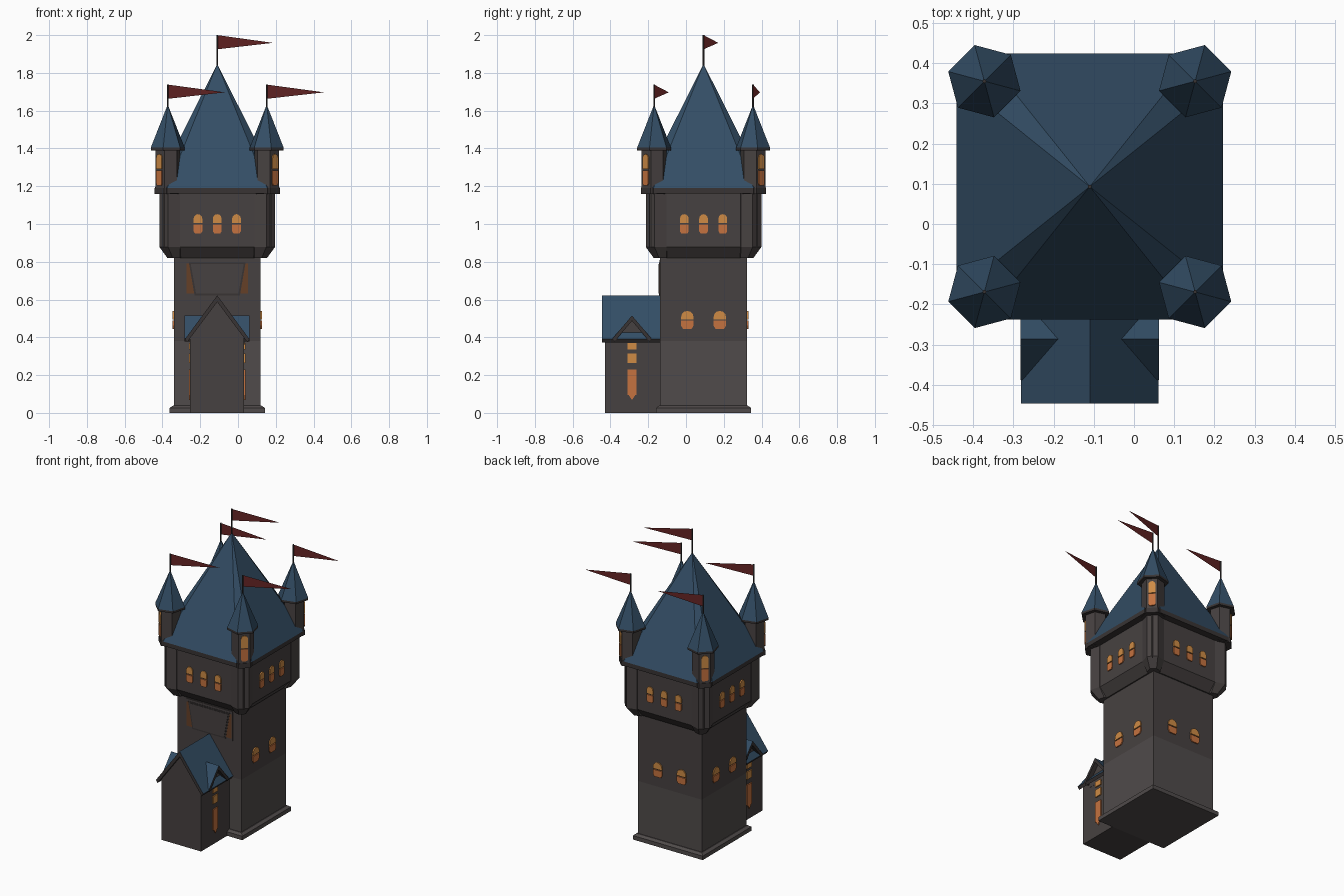
import bpy, bmesh, math
from mathutils import Vector

if "Cube" in bpy.data.objects:
    bpy.data.objects.remove(bpy.data.objects["Cube"])

CX, CY = -0.11, 0.093          # tower axis
PY = -0.286                    # dormer ridge line on the gatehouse


def material(name, r, g, b):
    m = bpy.data.materials.new(name)
    m.diffuse_color = (r, g, b, 1)
    m.use_nodes = True
    m.node_tree.nodes["Principled BSDF"].inputs["Base Color"].default_value = m.diffuse_color
    return m


STONE = material("dark stone", 0.062, 0.053, 0.052)
BASE = material("pale stone", 0.080, 0.070, 0.069)
TRIM = material("shadow trim", 0.040, 0.034, 0.034)
ROOF = material("slate blue", 0.033, 0.075, 0.130)
AMBER = material("window amber", 0.62, 0.26, 0.06)
EMBER = material("window ember", 0.56, 0.17, 0.05)
FLAG = material("flag red", 0.13, 0.018, 0.018)


def loft(name, rings, mat, top=None):
    """Skin closed rings of points; a one-point ring makes an apex.
    With top given, upward faces take that second material."""
    bm = bmesh.new()
    vs = [[bm.verts.new(p) for p in r] for r in rings]
    for a, b in zip(vs, vs[1:]):
        n = len(a)
        for i in range(n):
            j = (i + 1) % n
            if len(b) == 1:
                bm.faces.new((a[i], a[j], b[0]))
            else:
                bm.faces.new((a[i], a[j], b[j], b[i]))
    for cap in (vs[0], vs[-1]):
        if len(cap) > 2:
            bm.faces.new(cap)
    bmesh.ops.recalc_face_normals(bm, faces=bm.faces)
    if top:
        for f in bm.faces:
            f.material_index = int(f.normal.z > 0.3)
    me = bpy.data.meshes.new(name)
    bm.to_mesh(me)
    bm.free()
    me.materials.append(mat)
    if top:
        me.materials.append(top)
    ob = bpy.data.objects.new(name, me)
    bpy.context.collection.objects.link(ob)
    return ob


def square(h, z):
    return [(CX + h * a, CY + h * b, z) for a, b in ((-1, -1), (1, -1), (1, 1), (-1, 1))]


def octagon(h, c, z):
    """Square of half size h with corners cut at c."""
    pts = ((c, -h), (h, -c), (h, c), (c, h), (-c, h), (-h, c), (-h, -c), (-c, -h))
    return [(CX + x, CY + y, z) for x, y in pts]


def ngon(cx, cy, r, z, n, rot):
    return [(cx + r * math.cos(rot + math.tau * i / n),
             cy + r * math.sin(rot + math.tau * i / n), z) for i in range(n)]


def plate(name, pts, ang, dist, mat, cx=CX, cy=CY, t=0.007):
    """Thin plate of (u, z) points on a wall facing angle ang, dist from (cx, cy)."""
    n = Vector((math.cos(ang), math.sin(ang), 0))
    u = Vector((-n.y, n.x, 0))
    o = Vector((cx, cy, 0))
    ring = lambda d: [o + n * d + u * p[0] + Vector((0, 0, p[1])) for p in pts]
    return loft(name, [ring(dist - 0.002), ring(dist + t)], mat)


def arched_window(name, u, w, z0, z1, ang, dist, cx=CX, cy=CY):
    """Lower ember pane and upper amber arched pane."""
    h = w / 2
    zm = z0 + (z1 - z0) * 0.5
    plate(name + "_lower", [(u - h * 0.7, z0), (u + h * 0.7, z0), (u + h, z0 + h * 0.5),
                            (u + h, zm - 0.003), (u - h, zm - 0.003), (u - h, z0 + h * 0.5)],
          ang, dist, EMBER, cx, cy)
    zs = z1 - h
    arch = [(u + h * math.cos(math.pi * i / 6), zs + h * math.sin(math.pi * i / 6)) for i in range(7)]
    plate(name + "_upper", [(u - h, zm + 0.003), (u + h, zm + 0.003)] + arch, ang, dist, AMBER, cx, cy)


def pennant(name, x, y, z0, z1, dx, dy):
    loft(name + "_pole", [ngon(x, y, 0.005, z0, 6, 0), ngon(x, y, 0.005, z1, 6, 0)], TRIM)
    me = bpy.data.meshes.new(name)
    me.from_pydata([(x, y, z1), (x, y, z1 - 0.075), (x + dx, y + dy, z1 - 0.041)], [], [(0, 1, 2)])
    me.materials.append(FLAG)
    bpy.context.collection.objects.link(bpy.data.objects.new(name, me))


# Tower shaft and plinth
loft("plinth", [square(0.252, 0), square(0.252, 0.026), square(0.235, 0.038)], BASE)
loft("lower_shaft", [square(0.23, 0.01), square(0.23, 0.38)], BASE)
loft("upper_shaft", [square(0.23, 0.38), square(0.23, 0.86)], STONE)

# Overhanging upper storey with corbel
loft("upper_storey", [square(0.238, 0.82), square(0.286, 0.878), square(0.286, 1.17)], STONE)

# Main roof: pyramid with narrow cut corners
loft("main_roof", [octagon(0.331, 0.265, 1.162), octagon(0.331, 0.265, 1.19), [(CX, CY, 1.847)]],
     TRIM, ROOF)
pennant("main_flag", CX, CY, 1.82, 2.0, 0.295, 0.078)

# Corner turrets, facing outward along the diagonals
for k in range(4):
    a = math.pi / 4 + k * math.pi / 2
    sx, sy = (1 if math.cos(a) > 0 else -1), (1 if math.sin(a) > 0 else -1)

    def hexa(off, r, z):
        return ngon(CX + sx * off, CY + sy * off, r, z, 6, a + math.pi / 6)

    loft("corner_column", [hexa(0.225, 0.040, 0.82), hexa(0.243, 0.065, 0.878),
                           hexa(0.243, 0.065, 1.17)], STONE)
    loft("turret_collar", [hexa(0.262, 0.072, 1.158), hexa(0.262, 0.072, 1.19)], TRIM)
    loft("turret_body", [hexa(0.262, 0.068, 1.19), hexa(0.262, 0.068, 1.40)], STONE)
    tx, ty = CX + sx * 0.262, CY + sy * 0.262
    loft("turret_roof", [hexa(0.262, 0.093, 1.39), hexa(0.262, 0.093, 1.404), [(tx, ty, 1.632)]],
         TRIM, ROOF)
    arched_window("turret_window", 0, 0.042, 1.205, 1.37, a, 0.068 * math.cos(math.pi / 6), tx, ty)
    pennant("turret_flag", tx, ty, 1.60, 1.738, 0.304, 0.078 if sy < 0 else 0.036)

# Tower windows: three per upper face, two per shaft face except the front
for k in range(4):
    a = -math.pi / 2 + k * math.pi / 2
    for u in (-0.102, 0, 0.102):
        arched_window("upper_window", u, 0.046, 0.95, 1.052, a, 0.286)
    if k:
        for u in (-0.086, 0.086):
            arched_window("shaft_window", u, 0.066, 0.445, 0.54, a, 0.23)

# Shuttered opening over the gatehouse
F = -math.pi / 2
plate("opening_frame", [(-0.17, 0.62), (0.17, 0.62), (0.17, 0.81), (-0.17, 0.81)], F, 0.23, STONE, t=0.004)
for s in (-1, 1):
    plate("opening_glow", [(s * 0.12, 0.632), (s * 0.163, 0.632), (s * 0.163, 0.79), (s * 0.148, 0.79)],
          F, 0.23, material("dim glow", 0.13, 0.05, 0.02) if s < 0 else bpy.data.materials["dim glow"], t=0.005)
plate("shutter_edge", [(-0.12, 0.622), (0.12, 0.622), (0.15, 0.795), (-0.15, 0.795)], F, 0.23, TRIM, t=0.006)
plate("shutter", [(-0.112, 0.632), (0.112, 0.632), (0.14, 0.787), (-0.14, 0.787)], F, 0.23, STONE, t=0.009)

# Gatehouse body and its gable roof, extruded along y
body = [(-0.143, 0), (0.143, 0), (0.143, 0.40), (0, 0.592), (-0.143, 0.40)]
loft("gatehouse_body", [[(CX + x, y, z) for x, z in body] for y in (-0.428, -0.12)], STONE)
chevron = [(-0.171, 0.390), (0, 0.622), (0.171, 0.390), (0.160, 0.373), (0, 0.587), (-0.160, 0.373)]
loft("gatehouse_roof", [[(CX + x, y, z) for x, z in chevron] for y in (-0.446, -0.12)], TRIM, ROOF)

# Side dormers and tall slit windows, mirrored left and right
small = [(-0.102, 0.395), (0, 0.515), (0.102, 0.395), (0.092, 0.378), (0, 0.487), (-0.092, 0.378)]
gable = [(-0.085, 0.36), (0.085, 0.36), (0.085, 0.386), (0, 0.49), (-0.085, 0.386)]
for s in (-1, 1):
    loft("dormer_roof", [[(CX + s * x, PY + y, z) for y, z in small] for x in (0.172, 0.075)], TRIM, ROOF)
    loft("dormer_gable", [[(CX + s * x, PY + y, z) for y, z in gable] for x in (0.144, 0.08)], STONE)
    a = 0 if s > 0 else math.pi
    for z0, z1, m in ((0.095, 0.23, EMBER), (0.265, 0.315, AMBER), (0.335, 0.37, AMBER)):
        plate("slit_window", [(-0.024, z0), (0.024, z0), (0.024, z1), (-0.024, z1)], a, 0.143, m, CX, PY)
    plate("slit_tip", [(-0.018, 0.095), (0, 0.068), (0.018, 0.095)], a, 0.143, EMBER, CX, PY)
